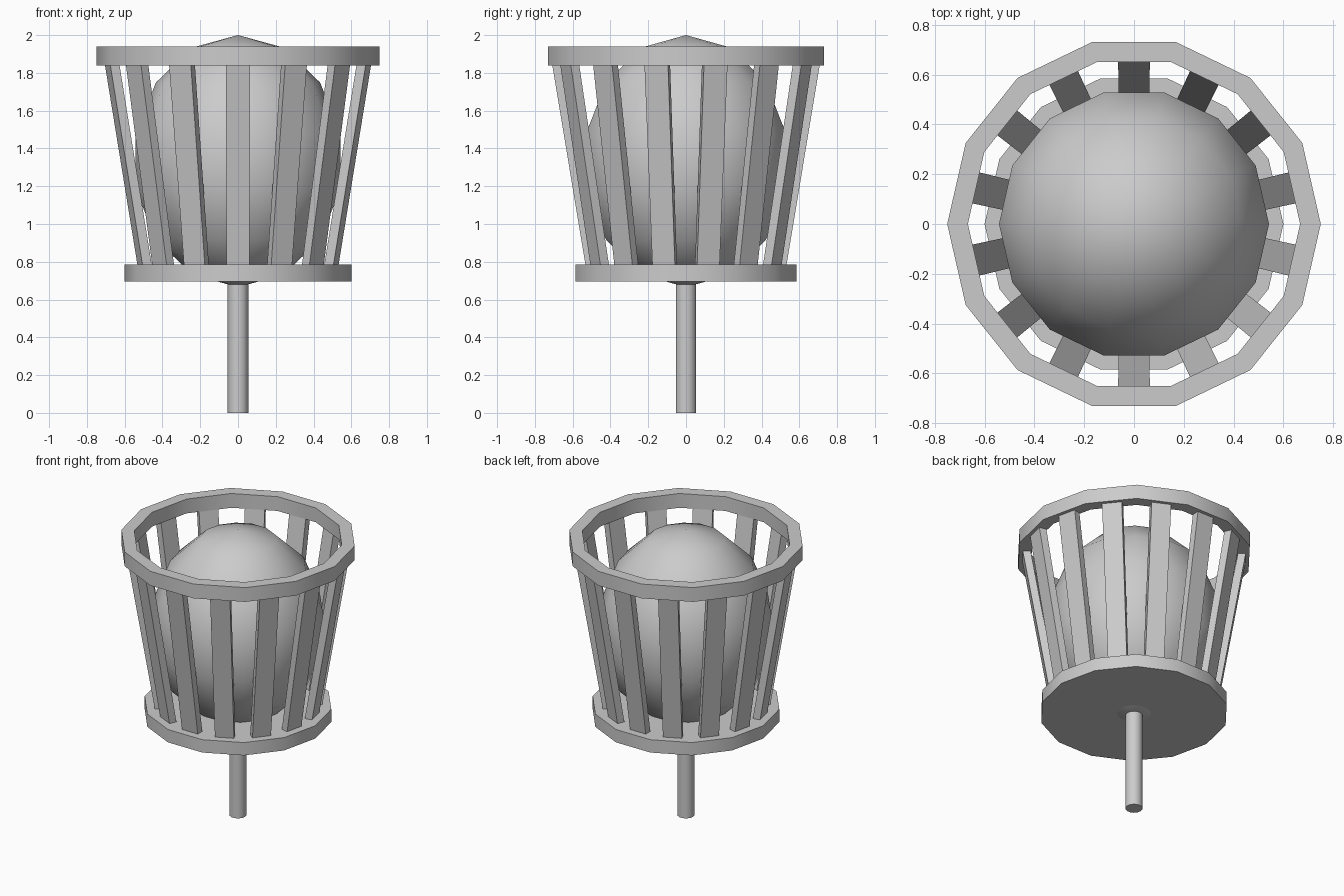
import bpy, bmesh
from math import sin, cos, pi
from mathutils import Matrix

if "Cube" in bpy.data.objects:
    bpy.data.objects.remove(bpy.data.objects["Cube"])

N = 14  # sides of every round part


def finish(name, bm, angle=pi / 6):
    bmesh.ops.recalc_face_normals(bm, faces=bm.faces[:])
    me = bpy.data.meshes.new(name)
    bm.to_mesh(me)
    bm.free()
    ob = bpy.data.objects.new(name, me)
    bpy.context.collection.objects.link(ob)
    bpy.ops.object.select_all(action='DESELECT')
    ob.select_set(True)
    bpy.context.view_layer.objects.active = ob
    bpy.ops.object.shade_smooth_by_angle(angle=angle)
    return ob


def disc(name, r, z0, z1):
    bm = bmesh.new()
    ring = [bm.verts.new((r * cos(2 * pi * i / N), r * sin(2 * pi * i / N), z0)) for i in range(N)]
    face = bm.faces.new(ring)
    top = bmesh.ops.extrude_face_region(bm, geom=[face])['geom']
    bmesh.ops.translate(bm, vec=(0, 0, z1 - z0),
                        verts=[g for g in top if isinstance(g, bmesh.types.BMVert)])
    if not any(len(f.verts) == N and f.calc_center_median().z < z0 + 1e-4 for f in bm.faces):
        bm.faces.new(ring)
    return finish(name, bm)


def hoop(name, profile):
    # closed cross-section (radius, z) swept around z
    bm = bmesh.new()
    rings = [[bm.verts.new((r * cos(2 * pi * i / N), r * sin(2 * pi * i / N), z)) for r, z in profile]
             for i in range(N)]
    m = len(profile)
    for i in range(N):
        a, b = rings[i], rings[(i + 1) % N]
        for j in range(m):
            k = (j + 1) % m
            bm.faces.new((a[j], b[j], b[k], a[k]))
    return finish(name, bm)


# Stem and basket base
disc("stem", 0.055, 0.0, 0.72)
disc("basket_base", 0.60, 0.695, 0.785)

# Top rim of the basket
hoop("basket_rim", [(0.667, 1.84), (0.75, 1.84), (0.75, 1.94), (0.667, 1.94)])

# Leaning slats, one per flat side
bm = bmesh.new()
for i in range(N):
    geo = bmesh.ops.create_cube(bm, size=1)['verts']
    for v in geo:
        up = v.co.z > 0
        r = (0.716 if up else 0.525) - (0.05 if v.co.x < 0 else 0)
        v.co = (r, v.co.y * (0.128 if up else 0.122), 1.89 if up else 0.74)
    bmesh.ops.rotate(bm, verts=geo, matrix=Matrix.Rotation(2 * pi * (i + 0.5) / N, 3, 'Z'))
finish("basket_slats", bm)

# Egg-shaped core
bm = bmesh.new()
bmesh.ops.create_uvsphere(bm, u_segments=N, v_segments=7, radius=0.556)
bmesh.ops.scale(bm, vec=(1, 1, 1.2), verts=bm.verts[:])
bmesh.ops.rotate(bm, verts=bm.verts[:], matrix=Matrix.Rotation(pi / 2, 3, 'Z'))
bmesh.ops.translate(bm, vec=(0, 0, 1.333), verts=bm.verts[:])
finish("core", bm, pi)
